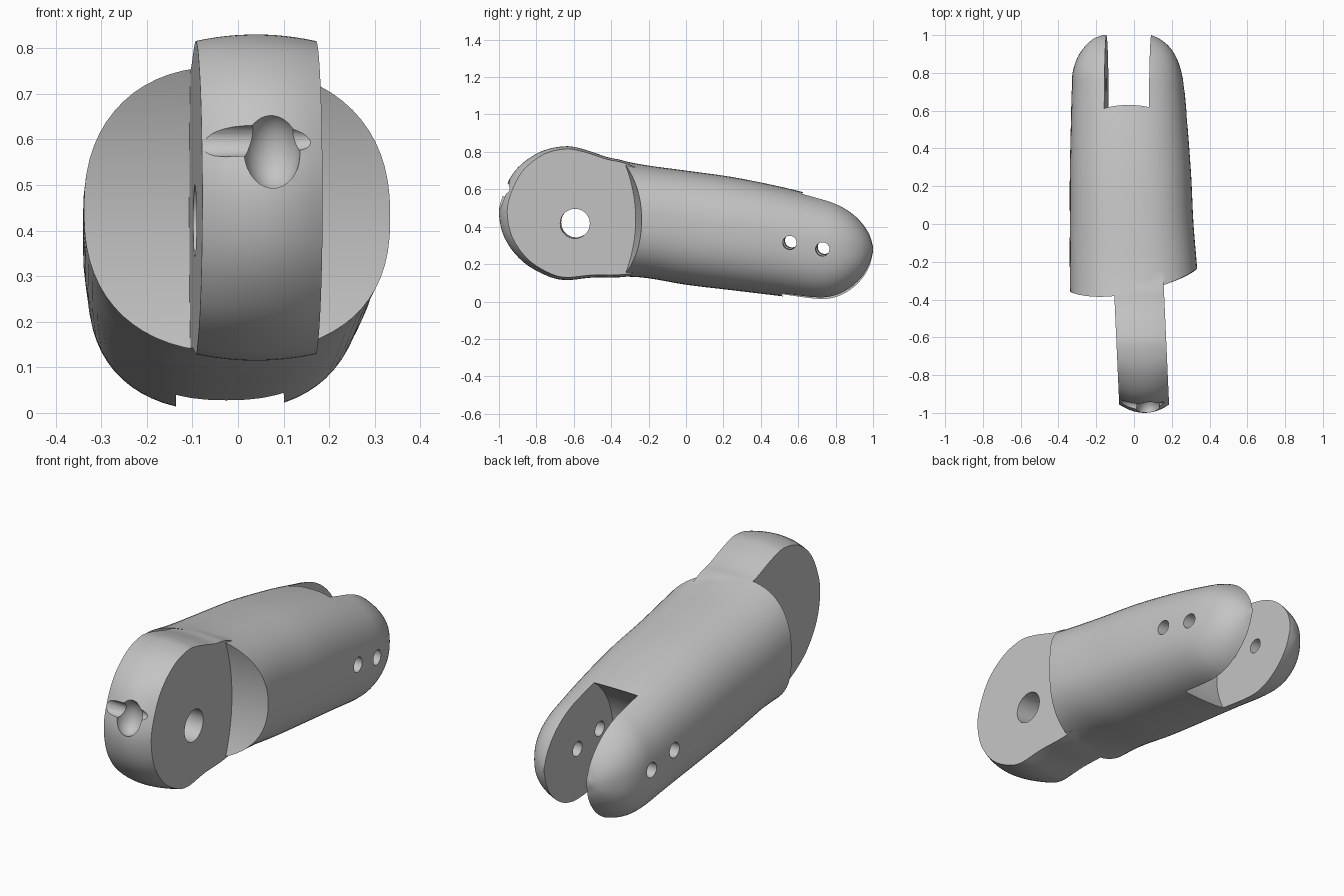
import bpy, bmesh
from math import sin, cos, pi, radians, atan, copysign
from mathutils import Matrix, Vector

cube = bpy.data.objects.get("Cube")
if cube:
    bpy.data.objects.remove(cube)

grey = bpy.data.materials.new("plain_grey")
grey.use_nodes = True
grey.diffuse_color = (0.55, 0.55, 0.55, 1)
grey.node_tree.nodes["Principled BSDF"].inputs["Base Color"].default_value = (0.55, 0.55, 0.55, 1)


def finish(name, bm):
    bmesh.ops.recalc_face_normals(bm, faces=bm.faces)
    mesh = bpy.data.meshes.new(name)
    bm.to_mesh(mesh)
    bm.free()
    mesh.materials.append(grey)
    obj = bpy.data.objects.new(name, mesh)
    bpy.context.collection.objects.link(obj)
    return obj


def smooth_points(points, steps):
    """Catmull-Rom curve through a list of tuples."""
    p = [Vector(q) for q in points]
    p = [2 * p[0] - p[1]] + p + [2 * p[-1] - p[-2]]
    out = []
    for a, b, c, d in zip(p, p[1:], p[2:], p[3:]):
        for i in range(steps):
            t = i / steps
            out.append(0.5 * (2 * b + (c - a) * t + (2 * a - 5 * b + 4 * c - d) * t**2
                              + (3 * b - a - 3 * c + d) * t**3))
    return out + [p[-2]]


def loft(name, rings):
    """Skin closed rings of equal length and cap both ends."""
    bm = bmesh.new()
    rows = [[bm.verts.new(co) for co in ring] for ring in rings]
    for r, s in zip(rows, rows[1:]):
        for i in range(len(r)):
            j = (i + 1) % len(r)
            bm.faces.new((r[i], r[j], s[j], s[i]))
    bm.faces.new(rows[0])
    bm.faces.new(rows[-1])
    return finish(name, bm)


def rod(name, r1, r2, length, centre, turn=0.0, tilt=0.0, sides=48):
    """Rod or cone lying along x."""
    bm = bmesh.new()
    m = (Matrix.Translation(centre) @ Matrix.Rotation(turn, 4, 'Z')
         @ Matrix.Rotation(radians(90) + tilt, 4, 'Y'))
    bmesh.ops.create_cone(bm, cap_ends=True, segments=sides, radius1=r1, radius2=r2,
                          depth=length, matrix=m)
    return finish(name, bm)


def combine(target, tool, operation='DIFFERENCE'):
    mod = target.modifiers.new("join_or_cut", 'BOOLEAN')
    mod.operation, mod.object, mod.solver = operation, tool, 'EXACT'
    bpy.context.view_layer.objects.active = target
    bpy.ops.object.modifier_apply(modifier=mod.name)
    bpy.data.objects.remove(tool)


# Body sections: y, bottom, top, x min, x max
stations = [
    (-0.5, 0.13, 0.79, -0.335, 0.345), (-0.25, 0.13, 0.735, -0.34, 0.335),
    (0.0, 0.09, 0.70, -0.34, 0.315), (0.25, 0.06, 0.665, -0.34, 0.303),
    (0.5, 0.03, 0.615, -0.335, 0.285), (0.7, 0.005, 0.565, -0.33, 0.268),
    (0.8, 0.015, 0.535, -0.325, 0.252), (0.88, 0.055, 0.49, -0.30, 0.225),
    (0.94, 0.11, 0.435, -0.26, 0.185), (0.98, 0.175, 0.375, -0.215, 0.135),
    (1.0, 0.25, 0.31, -0.165, 0.09)]


def body_ring(y, zb, zt, xl, xr, n=64):
    ring = []
    for i in range(n):
        c, s = cos(2 * pi * i / n), sin(2 * pi * i / n)
        u, v = (copysign(abs(w) ** 0.84, w) for w in (c, s))
        ring.append(((xl + xr) / 2 + u * (xr - xl) / 2, y, (zb + zt) / 2 + v * (zt - zb) / 2))
    return ring


# smooth_points works on 3D tuples, so blend the two halves of each section together
low = smooth_points([s[:3] for s in stations], 5)
high = smooth_points([(s[0], *s[3:]) for s in stations], 5)
tops = smooth_points([(s[0], s[2], 0) for s in stations], 5)
body = loft("finger_segment", [body_ring(a.x, a.y, t.y, b.y, b.z)
                               for a, b, t in zip(low, high, tops)])

# Hollow, slanted shoulders
combine(body, rod("shoulder_cutter", 0.8, 0.8, 3, (0, -1.11, 0.44), turn=atan(0.18), sides=160))

# Crowned hinge tongue
outline = smooth_points([
    (0.0, 0.6), (-0.3, 0.74), (-0.42, 0.772), (-0.55, 0.815), (-0.65, 0.83), (-0.78, 0.80),
    (-0.9, 0.715), (-0.97, 0.6), (-1.0, 0.48), (-0.97, 0.34), (-0.88, 0.22), (-0.76, 0.145),
    (-0.65, 0.115), (-0.5, 0.128), (-0.3, 0.135), (0.0, 0.2)], 6)
rings = []
for k in range(13):
    t = k / 6 - 1
    ring = []
    for p in outline:
        front = max(0, -0.6 - p.x)
        y = p.x + 0.11 * t * t * front
        z = p.y - 0.04 * t * t * (p.y - 0.47)
        ring.append((0.04 + 0.132 * t - 0.045 * (y + 0.65), y, z))
    rings.append(ring)
combine(body, loft("hinge_tongue", rings), 'UNION')

# Fork slot with a curved floor
side = [(0.85 + 0.4 * cos(a), 0.25 + 0.4 * sin(a))
        for a in (pi / 2 + pi * i / 40 for i in range(41))] + [(1.3, -0.15), (1.3, 0.65)]
combine(body, loft("slot_cutter", [[(x - 0.04 * (z - 0.55), y, z) for y, z in side]
                                   for x in (-0.157, 0.08)]))

# Pin holes
for y, z, r in ((-0.59, 0.42, 0.079), (0.56, 0.32, 0.037), (0.735, 0.285, 0.037)):
    combine(body, rod("hole_cutter", r, r, 1.2, (0, y, z), turn=-0.02, tilt=0.02))

# Cord socket and channels on the nose
bm = bmesh.new()
bmesh.ops.create_uvsphere(bm, u_segments=32, v_segments=20, radius=1,
                          matrix=Matrix.Translation((0.075, -0.975, 0.575))
                          @ Matrix.Diagonal((0.062, 0.07, 0.087, 1)))
combine(body, finish("socket_cutter", bm))
combine(body, rod("cord_channel", 0.036, 0.036, 0.22, (-0.05, -0.968, 0.598), sides=32))
combine(body, rod("taper_channel", 0.034, 0.012, 0.11, (0.14, -0.963, 0.6), sides=32))

# Smooth shading with sharp cut edges
bpy.ops.object.select_all(action='DESELECT')
body.select_set(True)
bpy.context.view_layer.objects.active = body
bpy.ops.object.shade_smooth_by_angle(angle=radians(30))
